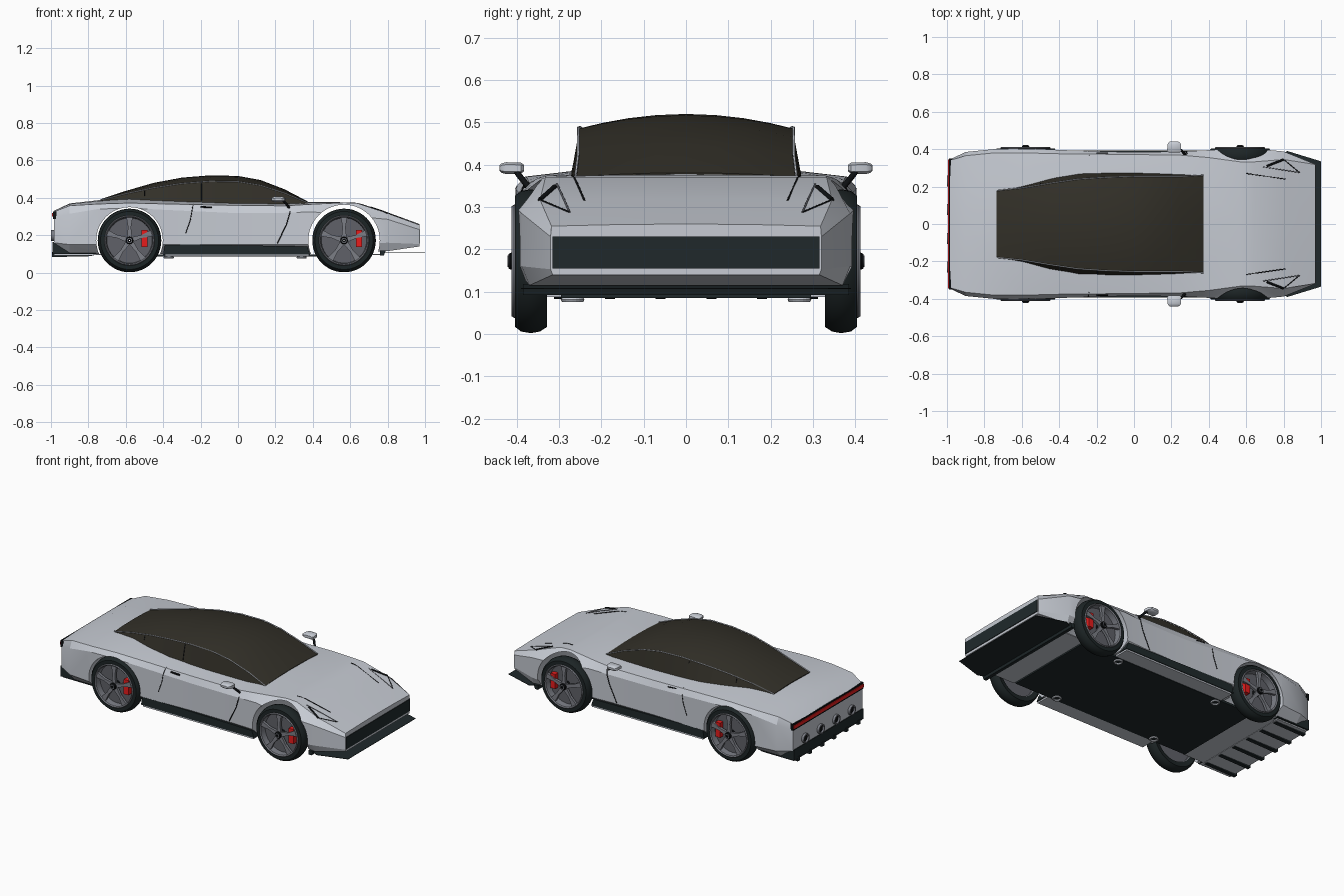
import bpy, bmesh, math
from mathutils import Vector
from mathutils.bvhtree import BVHTree

if "Cube" in bpy.data.objects:
    bpy.data.objects.remove(bpy.data.objects["Cube"])

def material(name, r, g, b):
    m = bpy.data.materials.new(name)
    m.diffuse_color = (r, g, b, 1)
    m.use_nodes = True
    m.node_tree.nodes["Principled BSDF"].inputs["Base Color"].default_value = m.diffuse_color
    return m

SILVER = material("silver paint", 0.57, 0.60, 0.655)
GLASS = material("smoked glass", 0.032, 0.029, 0.021)
CARBON = material("dark trim", 0.014, 0.022, 0.024)
BLACK = material("black", 0.004, 0.005, 0.006)
RUBBER = material("rubber", 0.012, 0.018, 0.019)
ALLOY = material("alloy", 0.20, 0.21, 0.24)
STEEL = material("brake steel", 0.115, 0.12, 0.14)
RED = material("red", 0.80, 0.012, 0.012)

def make(name, verts, faces, mat, angle=None):
    bm = bmesh.new()
    vs = [bm.verts.new(v) for v in verts]
    for f in faces:
        bm.faces.new([vs[i] for i in f])
    bmesh.ops.recalc_face_normals(bm, faces=bm.faces)
    me = bpy.data.meshes.new(name)
    bm.to_mesh(me)
    bm.free()
    ob = bpy.data.objects.new(name, me)
    bpy.context.collection.objects.link(ob)
    me.materials.append(mat)
    if angle:
        smooth(ob, angle)
    return ob

def smooth(ob, angle):
    bpy.ops.object.select_all(action='DESELECT')
    bpy.context.view_layer.objects.active = ob
    ob.select_set(True)
    bpy.ops.object.shade_smooth_by_angle(angle=math.radians(angle))

def loft(name, rings, mat, angle=None, cap=True, loop=False):
    n, m = len(rings[0]), len(rings)
    faces = [(i * n + j, i * n + (j + 1) % n, (i + 1) % m * n + (j + 1) % n, (i + 1) % m * n + j)
             for i in range(m if loop else m - 1) for j in range(n)]
    if cap and not loop:
        faces += [tuple(range(n)), tuple(range((m - 1) * n, m * n))]
    return make(name, [v for r in rings for v in r], faces, mat, angle)

def prism(name, outline, lo, hi, axis, mat, angle=None):
    # outline is extruded along the y axis (x, z points) or z axis (x, y points)
    put = (lambda p, t: (p[0], t, p[1])) if axis == 'y' else (lambda p, t: (p[0], p[1], t))
    return loft(name, [[put(p, t) for p in outline] for t in (lo, hi)], mat, angle)

def box(name, x, y, z, mat):
    return prism(name, [(x[0], y[0]), (x[1], y[0]), (x[1], y[1]), (x[0], y[1])], z[0], z[1], 'z', mat)

def lathe(name, profile, x, z, side, mat, n=40):
    # profile (radius, distance from centre plane) spun about a wheel axis
    rings = [[(x + r * math.cos(2 * math.pi * k / n), side * y, z + r * math.sin(2 * math.pi * k / n))
              for r, y in profile] for k in range(n)]
    return loft(name, rings, mat, 35, loop=True)

def tube(name, pts, radius, mat):
    cu = bpy.data.curves.new(name, 'CURVE')
    cu.dimensions = '3D'
    cu.bevel_depth, cu.bevel_resolution, cu.use_fill_caps = radius, 1, True
    sp = cu.splines.new('POLY')
    sp.points.add(len(pts) - 1)
    for p, co in zip(sp.points, pts):
        p.co = (*co, 1)
    cu.materials.append(mat)
    ob = bpy.data.objects.new(name, cu)
    bpy.context.collection.objects.link(ob)

# Body shell: x, bottom half-width, bottom z, half-width, sill z, waist z, shoulder half-width, shoulder z, centre z
STATIONS = [
    (-0.985, .31, .13, .345, .16, .29, .34, .325, .33),
    (-0.90, .34, .10, .385, .15, .315, .365, .358, .37),
    (-0.75, .34, .10, .40, .15, .34, .38, .367, .387),
    (-0.58, .34, .10, .405, .15, .345, .38, .372, .402),
    (-0.38, .34, .10, .395, .15, .335, .375, .367, .40),
    (-0.05, .34, .10, .385, .15, .32, .372, .360, .387),
    (0.25, .34, .10, .387, .15, .32, .368, .357, .38),
    (0.40, .34, .10, .395, .15, .325, .355, .366, .378),
    (0.57, .34, .10, .405, .15, .305, .332, .374, .376),
    (0.64, .35, .11, .403, .155, .30, .332, .371, .371),
    (0.80, .37, .115, .388, .16, .285, .345, .317, .322),
    (0.97, .315, .14, .32, .153, .23, .318, .255, .26)]
rings = []
for x, wb, zb, w, zl, zw, ws, zs, zt in STATIONS:
    half = [(wb, zb), (w, zl), (w, zw), (ws, zs), (ws * .5, zs + (zt - zs) * .75)]
    rings.append([(x, 0, zb)] + [(x, y, z) for y, z in half] + [(x, 0, zt)]
                 + [(x, -y, z) for y, z in reversed(half)])
body = loft("body", rings, SILVER)

# Wheel arches cut through the shell
AXLES, WZ = (-0.58, 0.567), 0.172
ARCHES = {AXLES[0]: .178, AXLES[1]: .191}
for ax, rad in ARCHES.items():
    circle = [(ax + rad * math.cos(k * math.pi / 32), WZ + rad * math.sin(k * math.pi / 32)) for k in range(64)]
    cutter = prism("arch_cutter", circle, -0.6, 0.6, 'y', SILVER)
    cutter.hide_render = True
    cutter.hide_viewport = True
    mod = body.modifiers.new("arch", 'BOOLEAN')
    mod.object, mod.operation, mod.solver = cutter, 'DIFFERENCE', 'EXACT'
    bpy.context.view_layer.objects.active = body
    bpy.ops.object.modifier_apply(modifier=mod.name)
smooth(body, 20)

# Glass cabin: x, base half-width, base z, roof edge half-width, roof edge z, centre z
CABIN = [
    (-0.735, .18, .36, .176, .386, .392), (-0.6, .212, .36, .19, .42, .437),
    (-0.45, .25, .36, .215, .452, .48), (-0.3, .272, .36, .237, .475, .508),
    (-0.15, .276, .355, .247, .487, .52), (0.0, .276, .35, .252, .485, .517),
    (0.12, .273, .35, .252, .465, .495), (0.25, .268, .35, .252, .423, .445),
    (0.372, .262, .35, .258, .372, .381)]
rings = []
for x, wb, zb, wr, ze, zr in CABIN:
    roof = [(x, wr * t, ze + (zr - ze) * (1 - t * t)) for t in (1, .8, .55, .28, 0, -.28, -.55, -.8, -1)]
    rings.append([(x, wb, zb)] + roof + [(x, -wb, zb)])
cabin = loft("cabin_glass", rings, GLASS, 28)

# Shut lines and trim laid on the surface
TREES = {o.name: BVHTree.FromPolygons([v.co for v in o.data.vertices], [p.vertices for p in o.data.polygons])
         for o in (body, cabin)}

def seam(name, ob, pts, side=0, radius=.0022, mat=BLACK):
    # side +1/-1 casts (x, z) points sideways, side 0 casts (x, y) points down
    out = []
    for a, b in zip(pts, pts[1:]):
        for k in range(9):
            u, v = a[0] + (b[0] - a[0]) * k / 8, a[1] + (b[1] - a[1]) * k / 8
            start, ray = ((u, side, v), (0, -side, 0)) if side else ((u, v, 1), (0, 0, -1))
            hit = TREES[ob.name].ray_cast(Vector(start), Vector(ray))[0]
            if hit:
                out.append(hit)
    if len(out) > 1:
        tube(name, out, radius, mat)

for s in (1, -1):
    seam("door_front_seam", body, [(.285, .345), (.26, .26), (.21, .155)], s, .0028)
    seam("door_rear_seam", body, [(-.24, .365), (-.255, .28), (-.28, .21)], s)
    seam("door_handle", body, [(-.20, .352), (-.14, .349)], s, .005)
    seam("window_pillar", cabin, [(-.195, .385), (-.195, .475)], s)
    seam("rear_window_pillar", cabin, [(-.5, .41), (-.5, .435)], s)
    seam("hood_seam", body, [(.60, s * .27), (.81, s * .24)], 0, .0025)
    seam("headlight_edge", body, [(.71, s * .31), (.80, s * .345)], 0, .006)
    seam("headlight_outer", body, [(.80, s * .345), (.885, s * .275)], 0, .0025)
    seam("headlight_inner", body, [(.69, s * .305), (.885, s * .275)], 0, .0025, STEEL)
    tube("roof_rail", [(x, s * (wr + .003), ze + .002) for x, wb, zb, wr, ze, zr in CABIN], .003, SILVER)
    # Sills, mirrors and jack rings
    prism("side_sill", [(-.40, .098), (.385, .098), (.37, .14), (-.39, .152)], s * .33, s * .392, 'y', CARBON)
    box("sill_underside", (-.39, .38), (min(s * .295, s * .388), max(s * .295, s * .388)), (.088, .0975), SILVER)
    tube("mirror_arm", [(.275, s * .37, .345), (.255, s * .392, .372), (.235, s * .405, .39)], .007, BLACK)
    loft("mirror", [[(.215 + a * dx, s * y, .392 + b * h) for a, b in
                     ((-1, -.6), (-.6, -1), (.6, -1), (1, -.6), (1, .6), (.6, 1), (-.6, 1), (-1, .6))]
                    for y, dx, h in ((.383, .03, .008), (.39, .038, .013), (.425, .036, .014),
                                     (.436, .03, .011), (.441, .022, .006))], SILVER, 40)
    for jx in (-.37, .34):
        bpy.ops.mesh.primitive_torus_add(location=(jx, s * .268, .081), major_radius=.022, minor_radius=.006,
                                         major_segments=20, minor_segments=6)
        bpy.context.object.name = "jack_ring"
        bpy.context.object.data.materials.append(SILVER)

# Wheels
TIRE = [(.125, .335), (.155, .328), (.166, .345), (.170, .367), (.166, .39), (.155, .404), (.132, .404)]
RIM = [(.126, .336), (.134, .406), (.130, .412), (.124, .406), (.120, .34)]
for ax in AXLES:
    for s in (1, -1):
        lathe("tire", TIRE, ax, WZ, s, RUBBER, 48)
        lathe("rim", RIM, ax, WZ, s, ALLOY, 48)
        lathe("brake_disc", [(.004, .355), (.121, .355), (.121, .368), (.004, .368)], ax, WZ, s, STEEL)
        lathe("hub", [(.003, .36), (.022, .36), (.020, .415), (.016, .42), (.003, .42)], ax, WZ, s, BLACK, 20)
        lathe("hub_ring", [(.010, .419), (.010, .422), (.014, .422), (.014, .419)], ax, WZ, s, ALLOY, 20)
        box("brake_caliper", (ax + .064, ax + .096), (min(s * .366, s * .398), max(s * .366, s * .398)),
            (WZ - .036, WZ + .056), RED)
        for k in range(5):
            a = math.pi / 2 + k * math.tau / 5
            rad, tan = (math.cos(a), math.sin(a)), (-math.sin(a), math.cos(a))
            pts = [(ax + r * rad[0] + w * tan[0], WZ + r * rad[1] + w * tan[1])
                   for r, w in ((.012, -.014), (.07, -.008), (.124, -.017), (.124, .017), (.07, .008), (.012, .014))]
            prism("wheel_spoke", pts, s * .39, s * .406, 'y', ALLOY)

# Floor, splitter and grille
box("floor", (-.62, .62), (-.295, .295), (.085, .098), CARBON)
box("floor_front", (.62, .77), (-.31, .31), (.094, .10), SILVER)
box("floor_rear", (-.78, -.62), (-.31, .31), (.094, .10), SILVER)
prism("front_splitter", [(.76, -.36), (.82, -.39), (1.0, -.335), (1.0, .335), (.82, .39), (.76, .36)],
      .106, .1085, 'z', CARBON)
prism("front_undertray", [(.76, .092), (.78, .092), (.79, .118), (.76, .118)], -.385, .385, 'y', CARBON)
box("grille", (.966, .974), (-.315, .315), (.155, .23), CARBON)

# Rear diffuser, tail light and exhausts
prism("diffuser", [(-.992, .10), (-.992, .165), (-.90, .14), (-.76, .125), (-.76, .099)], -.345, .345, 'y', CARBON)
box("diffuser_underside", (-.985, -.77), (-.335, .335), (.092, .1), SILVER)
for k in range(6):
    y = -.30 + k * .12
    prism("diffuser_fin", [(-.995, .083), (-.995, .11), (-.78, .10), (-.78, .088)], y - .012, y + .012, 'y', CARBON)
box("tail_light_frame", (-.99, -.97), (-.35, .35), (.288, .328), BLACK)
box("tail_light", (-.994, -.968), (-.345, .345), (.299, .319), RED)
for y in (-.23, -.077, .077, .23):
    circ = lambda r, x: [(x, y + r * math.cos(k * math.tau / 20), .198 + r * math.sin(k * math.tau / 20)) for k in range(20)]
    loft("exhaust_pipe", [circ(.03, -.96), circ(.03, -1.0), circ(.022, -1.0), circ(.022, -.97)], ALLOY, 40, cap=False)
    loft("exhaust_bore", [circ(.023, -.985), circ(.023, -.989)], BLACK)
